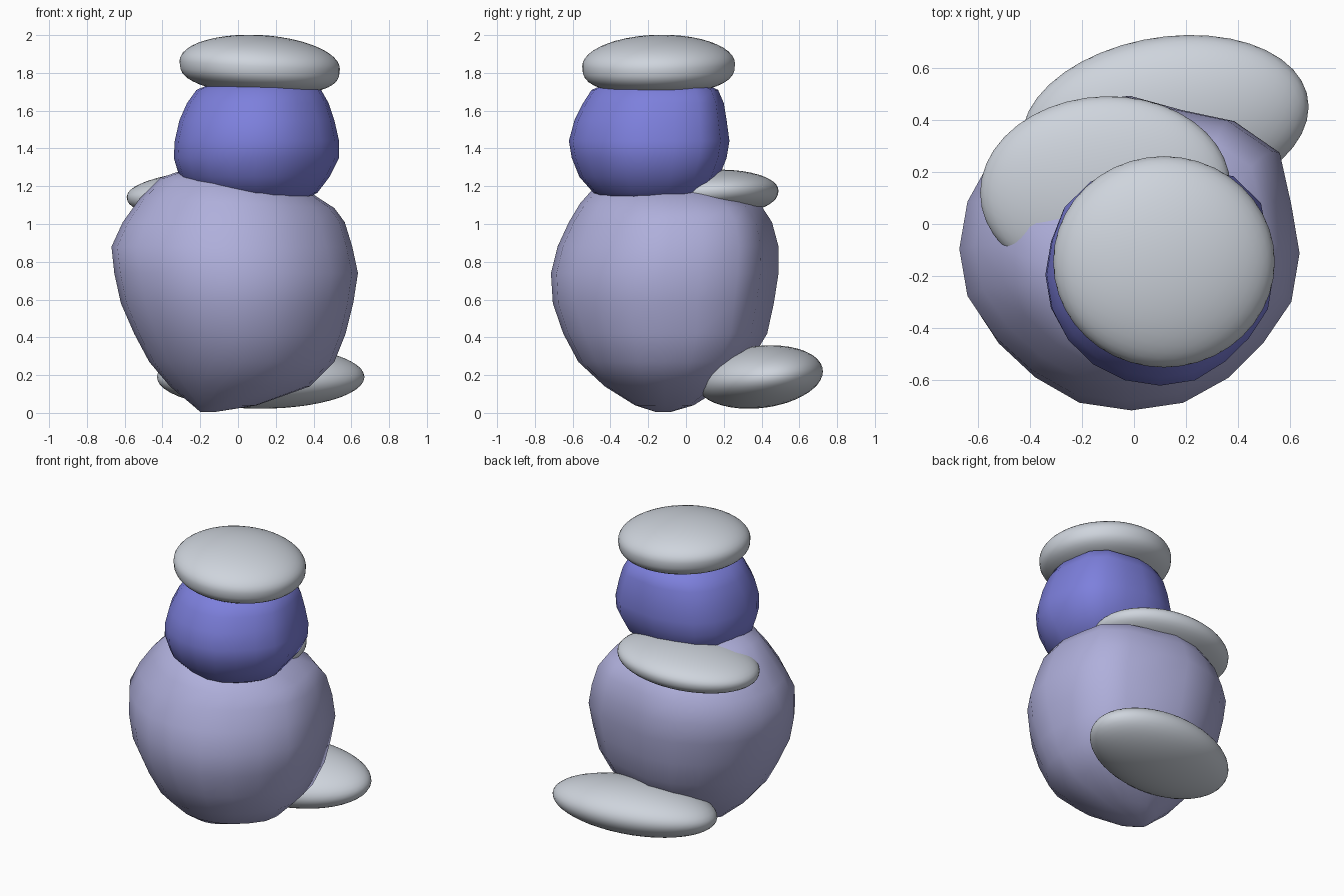
import bpy, bmesh, math

if "Cube" in bpy.data.objects:
    bpy.data.objects.remove(bpy.data.objects["Cube"])


def material(name, rgb):
    m = bpy.data.materials.new(name)
    m.diffuse_color = (*rgb, 1)
    m.use_nodes = True
    m.node_tree.nodes["Principled BSDF"].inputs["Base Color"].default_value = m.diffuse_color
    return m


LAVENDER = material("lavender", (0.43, 0.43, 0.71))
BLUE = material("violet blue", (0.205, 0.215, 0.72))
GREY = material("pale grey", (0.62, 0.66, 0.72))


def finish(name, bm, mat):
    bmesh.ops.recalc_face_normals(bm, faces=bm.faces)
    for f in bm.faces:
        f.smooth = True
    me = bpy.data.meshes.new(name)
    bm.to_mesh(me)
    bm.free()
    me.materials.append(mat)
    ob = bpy.data.objects.new(name, me)
    bpy.context.collection.objects.link(ob)
    return ob


def loft(name, rings, mat, dents, sides=20):
    """Rings are (z, x0, x1, y0, y1, slope of z along x); dents push single sides in or out."""
    bm = bmesh.new()
    loops = []
    for z, x0, x1, y0, y1, slope in rings:
        loop = []
        for i in range(sides):
            a = math.tau * i / sides
            r = 1 + dents.get(i, 0)
            dx = r * math.cos(a) * (x1 - x0) / 2
            dy = r * math.sin(a) * (y1 - y0) / 2
            loop.append(bm.verts.new(((x0 + x1) / 2 + dx, (y0 + y1) / 2 + dy, z + slope * dx)))
        loops.append(loop)
    for lo, hi in zip(loops, loops[1:]):
        for i in range(sides):
            j = (i + 1) % sides
            bm.faces.new((lo[i], lo[j], hi[j], hi[i]))
    bm.faces.new(loops[0])
    bm.faces.new(loops[-1])
    return finish(name, bm, mat)


def pebble(name, centre, half, xy, xz, yz, mat, belly=1.0):
    """Tilted ellipsoid: half extents, cross terms, and a fuller underside if belly < 1."""
    hx, hy, hz = half
    b = xy / hx
    c = math.sqrt(hy * hy - b * b)
    d = xz / hx
    e = (yz - b * d) / c
    f = math.sqrt(hz * hz - d * d - e * e)
    bm = bmesh.new()
    bmesh.ops.create_icosphere(bm, subdivisions=4, radius=1)
    for v in bm.verts:
        x, y, z = v.co
        if z < 0:
            z = -abs(z) ** belly
        v.co = (centre[0] + hx * x,
                centre[1] + b * x + c * y,
                centre[2] + d * x + e * y + f * z)
    return finish(name, bm, mat)


# Large rounded body with a flattened back right
loft("body", [
    (0.005, -0.20, -0.12, -0.16, -0.08, 0),
    (0.04, -0.24, 0.10, -0.27, 0.04, 0),
    (0.14, -0.36, 0.38, -0.43, 0.20, 0),
    (0.27, -0.47, 0.51, -0.57, 0.34, 0),
    (0.42, -0.55, 0.57, -0.65, 0.43, 0),
    (0.58, -0.62, 0.61, -0.705, 0.465, 0),
    (0.74, -0.655, 0.635, -0.715, 0.49, 0),
    (0.88, -0.67, 0.605, -0.68, 0.49, 0),
    (1.01, -0.61, 0.565, -0.62, 0.455, 0),
    (1.11, -0.52, 0.51, -0.56, 0.39, -0.05),
    (1.20, -0.41, 0.40, -0.48, 0.22, -0.11),
    (1.26, -0.27, 0.24, -0.32, 0.04, -0.13),
], LAVENDER, {2: 0.09, 3: 0.04, 4: -0.04, 12: -0.025, 13: -0.025, 17: -0.02, 18: -0.03})

# Rounded upper block
loft("head", [
    (1.10, -0.08, 0.30, -0.36, -0.02, 0),
    (1.165, -0.21, 0.42, -0.49, 0.10, 0),
    (1.25, -0.31, 0.485, -0.565, 0.175, 0),
    (1.35, -0.34, 0.535, -0.605, 0.215, 0),
    (1.44, -0.335, 0.535, -0.62, 0.23, 0),
    (1.55, -0.31, 0.51, -0.59, 0.215, 0),
    (1.64, -0.27, 0.48, -0.545, 0.20, 0),
    (1.71, -0.22, 0.44, -0.50, 0.17, 0),
    (1.76, -0.10, 0.33, -0.38, 0.06, 0),
], BLUE, {2: 0.10, 3: 0.10, 7: 0.04, 8: 0.04, 17: -0.03, 18: -0.03})

# Flat pebble on top, and two at the back
pebble("top_pebble", (0.115, -0.145, 1.842), (0.425, 0.405, 0.16), 0.0, -0.009, 0.003, GREY, 0.7)
pebble("upper_back_pebble", (-0.11, 0.13, 1.16), (0.48, 0.36, 0.128), 0.005, 0.008, 0.006, GREY, 0.85)
pebble("lower_back_pebble", (0.12, 0.39, 0.19), (0.55, 0.335, 0.168), 0.033, 0.0, 0.010, GREY)
